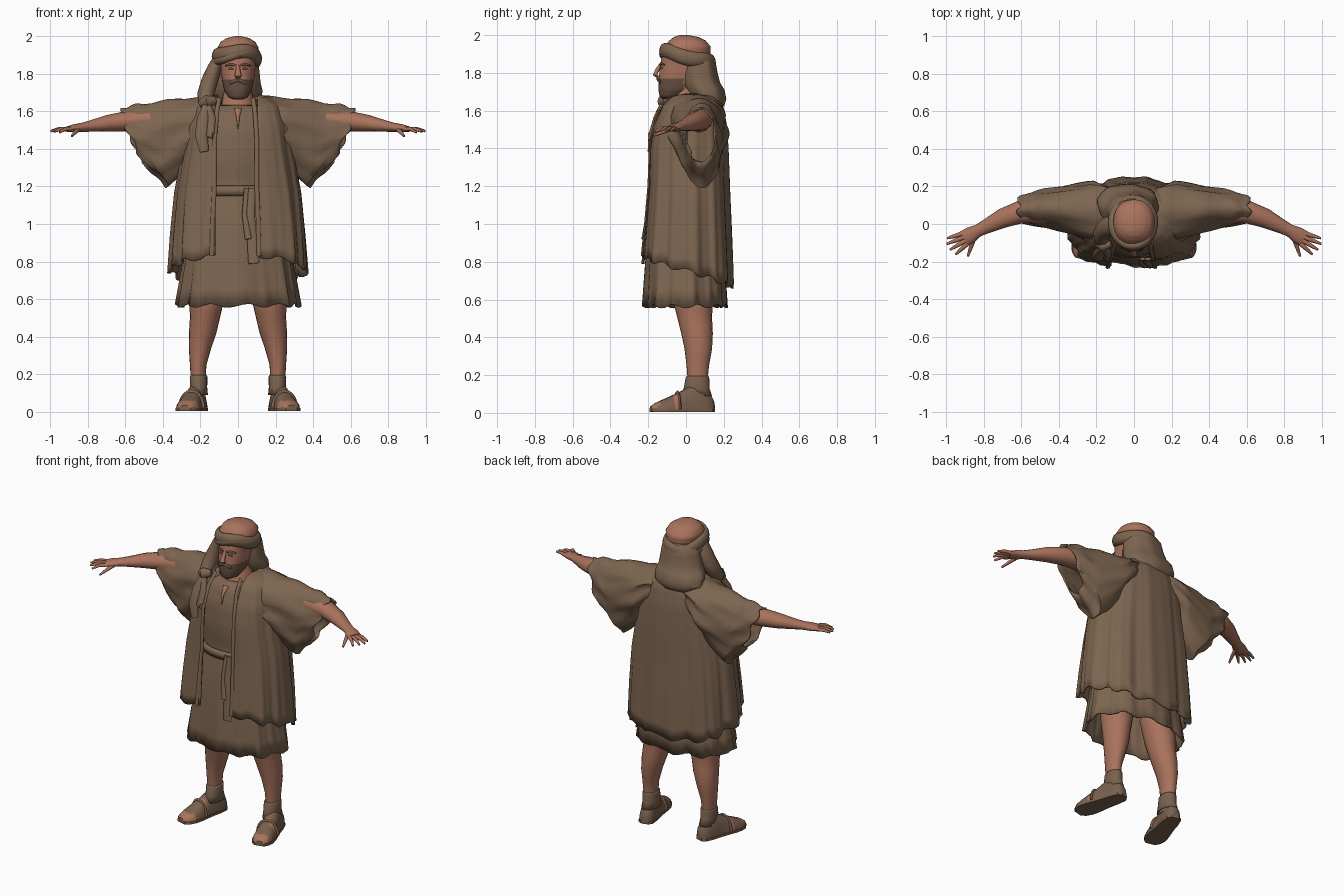
import bpy, bmesh, math
from mathutils import Vector
from math import sin, cos, pi

if "Cube" in bpy.data.objects:
    bpy.data.objects.remove(bpy.data.objects["Cube"])


def material(name, rgb):
    m = bpy.data.materials.new(name)
    m.diffuse_color = (*rgb, 1)
    m.use_nodes = True
    m.node_tree.nodes["Principled BSDF"].inputs["Base Color"].default_value = m.diffuse_color
    return m


CLOTH = material("brown cloth", (0.205, 0.130, 0.080))
SKIN = material("tanned skin", (0.400, 0.170, 0.108))
HAIR = material("dark hair", (0.140, 0.083, 0.056))
LEATHER = material("sandal leather", (0.190, 0.118, 0.076))


def skin_rings(name, rings, mats, closed=True, caps=False, thick=0, rule=None, angle=50):
    """Bridge successive rings of points into one surface."""
    bm = bmesh.new()
    rows = [[bm.verts.new(p) for p in r] for r in rings]
    n = len(rows[0])
    for a, b in zip(rows, rows[1:]):
        for i in range(n if closed else n - 1):
            j = (i + 1) % n
            bm.faces.new((a[i], a[j], b[j], b[i]))
    if caps:
        bm.faces.new(rows[0])
        bm.faces.new(rows[-1])
    bmesh.ops.recalc_face_normals(bm, faces=bm.faces[:])
    if rule:
        for f in bm.faces:
            f.material_index = rule(f.calc_center_median())
    me = bpy.data.meshes.new(name)
    bm.to_mesh(me)
    bm.free()
    ob = bpy.data.objects.new(name, me)
    bpy.context.collection.objects.link(ob)
    for m in mats:
        me.materials.append(m)
    bpy.ops.object.select_all(action='DESELECT')
    ob.select_set(True)
    bpy.context.view_layer.objects.active = ob
    bpy.ops.object.shade_smooth_by_angle(angle=math.radians(angle))
    if thick:
        s = ob.modifiers.new("thickness", 'SOLIDIFY')
        s.thickness = thick
        s.offset = -1
    return ob


def resample(rows, k):
    out = []
    for a, b in zip(rows, rows[1:]):
        out += [[p + (q - p) * i / k for p, q in zip(a, b)] for i in range(k)]
    return out + [list(rows[-1])]


def power(v, e):
    return math.copysign(abs(v) ** e, v)


def folds(a, t):
    """Cloth pleats around angle a."""
    return 0.8 * sin(8 * a + 1.5 * t) + 0.45 * sin(15 * a + 1) + 0.3 * sin(29 * a + 2 * t)


def stack(rows, n=32, e=1.0, amp=lambda z: 0, hem=lambda a, z: 0, opening=None, cx=0):
    """Horizontal rings from (z, half width, front y, back y); angle 0 is the front."""
    rings = []
    for z, rx, yf, yb in rows:
        cy, ry = (yf + yb) / 2, (yb - yf) / 2
        lo, hi = 0, 2 * pi * (n - 1) / n
        if opening:
            lo = math.asin(min(0.95, (opening[1] / rx) ** (1 / e)))
            hi = 2 * pi - math.asin(min(0.95, (opening[0] / rx) ** (1 / e)))
        ring = []
        for i in range(n):
            a = lo + (hi - lo) * i / (n - 1)
            k = 1 + amp(z) * folds(a, z)
            ring.append((cx + rx * k * power(sin(a), e),
                         cy - ry * k * power(cos(a), e), z + hem(a, z)))
        rings.append(ring)
    return rings


def tube(name, path, radii, mats, side=1, ref=(0, 0, 1), n=12, loop=False, **kw):
    """Sweep an ellipse along a path; side=-1 mirrors it."""
    pts = [Vector(p) for p in path]
    rings = []
    for i, p in enumerate(pts):
        if loop:
            t = pts[(i + 1) % len(pts)] - pts[i - 1]
        else:
            t = pts[min(i + 1, len(pts) - 1)] - pts[max(i - 1, 0)]
        t.normalize()
        u = t.cross(Vector(ref)).normalized()
        v = u.cross(t)
        ru, rv = radii[i] if len(radii) > 1 else radii[0]
        ring = [p + u * ru * cos(2 * pi * k / n) + v * rv * sin(2 * pi * k / n) for k in range(n)]
        rings.append([(q.x * side, q.y, q.z) for q in ring])
    if loop:
        rings.append(rings[0])
    return skin_rings(name, rings, mats, caps=not loop, **kw)


def low(z, top, bottom):
    return max(0, min(1, (top - z) / (top - bottom)))


# tunic with pleated skirt
tunic = [(1.635, .095, -.085, .12), (1.6, .17, -.13, .17), (1.5, .22, -.165, .18),
         (1.35, .235, -.175, .19), (1.19, .21, -.16, .17), (1.0, .25, -.19, .19),
         (.84, .28, -.205, .2), (.565, .325, -.222, .215)]
skin_rings("tunic", stack(resample(tunic, 3), 96, .9, lambda z: .012 + .03 * low(z, 1.15, .56),
           lambda a, z: .01 * sin(11 * a) * low(z, .8, .56)), [CLOTH], thick=.01)
belt = [(1.205, .215, -.172, .178), (1.18, .222, -.182, .186), (1.15, .22, -.176, .18)]
skin_rings("belt", stack(belt, 40, .9), [CLOTH], thick=.01)
for x, z, w in ((.085, .79, .03), (.055, .92, .018)):
    tube("sash_tail", [(x - .01, -.186, 1.19), (x - .02, -.205, 1.05), (x, -.228, z)],
         [(w * .7, .008), (w * .8, .008), (w, .008)], [CLOTH], ref=(0, 1, 0))
tube("neck_slit", [(0, -.125, 1.615), (0, -.158, 1.57), (0, -.172, 1.51)],
     [(.02, .006), (.009, .006), (.003, .005)], [SKIN], ref=(0, 1, 0))

# open outer robe, longer at the back
robe = [(1.69, .115, -.05, .12), (1.675, .17, -.09, .165), (1.63, .24, -.13, .195),
        (1.52, .275, -.18, .215), (1.4, .29, -.2, .222), (1.2, .33, -.207, .23),
        (1.0, .35, -.225, .24), (.83, .362, -.24, .247)]


def robe_hem(a, z):
    return -low(z, 1.4, .83) * (.08 * (1 - cos(a)) - .012 * sin(13 * a))


skin_rings("robe", stack(resample(robe, 3), 110, .82, lambda z: .01 + .028 * low(z, 1.65, .83),
           robe_hem, (.125, .105)), [CLOTH], closed=False, thick=.012)
# front edges of the robe
for s, x in ((-1, .125), (1, .1)):
    tube("robe_edge", [(x * .8, -.085, 1.668), (x * .9, -.143, 1.6), (x, -.188, 1.45), (x, -.197, 1.2),
                       (x * 1.08, -.215, 1.0), (x * 1.12, -.232, .83)],
         [(.012, .007)], [CLOTH], side=s, ref=(0, 1, 0), n=8)

for s in (-1, 1):
    # wide draped sleeve: top x, top z, bottom x, bottom z, front y, back y
    sleeve = [(.10, 1.68, .16, 1.48, -.06, .19), (.22, 1.678, .24, 1.34, -.095, .222),
              (.36, 1.66, .31, 1.24, -.05, .205), (.49, 1.642, .375, 1.195, -.02, .188),
              (.56, 1.632, .425, 1.25, -.008, .175), (.615, 1.615, .5, 1.32, .0, .158)]
    rings = []
    for r, (xt, zt, xb, zb, yf, yb) in enumerate(resample(sleeve, 3)):
        ring = []
        for i in range(44):
            a = 2 * pi * i / 44
            h = (1 - cos(a)) / 2
            k = 1 + .06 * sin(7 * a + r * .5) + .035 * sin(13 * a - r * .3)
            x = xt + (xb - xt) * h ** 1.6 + .012 * sin(6 * a + r * .2)
            ring.append((s * x, (yf + yb) / 2 + (yb - yf) / 2 * k * sin(a),
                         (zt + zb) / 2 + (zt - zb) / 2 * cos(a) + .006 * sin(r * 1.3)))
        rings.append(ring)
    skin_rings("sleeve", rings, [CLOTH], thick=.01)

    # arm, palm and fingers
    tube("arm", [(.3, .07, 1.55), (.5, .075, 1.555), (.61, .062, 1.545), (.7, .03, 1.535),
                 (.78, -.01, 1.522), (.83, -.035, 1.515), (.87, -.058, 1.51), (.905, -.078, 1.505)],
         [(.07, .065), (.068, .062), (.06, .053), (.052, .044), (.039, .031), (.033, .024),
          (.043, .022), (.043, .015)], [SKIN], side=s)
    for bx, by, tx, ty, tz in ((.915, -.052, .995, -.076, 1.497), (.91, -.072, .997, -.106, 1.494),
                               (.9, -.09, .98, -.137, 1.492), (.888, -.105, .95, -.162, 1.487),
                               (.85, -.07, .885, -.172, 1.468)):
        mid = ((bx + tx) / 2, (by + ty) / 2, 1.506 if tz > 1.48 else 1.488)
        tube("finger", [(bx, by, 1.505), mid, (tx, ty, tz)],
             [(.013, .012), (.011, .01), (.006, .006)], [SKIN], side=s, n=8)

    # bare leg
    leg = [(.7, .155, .11, -.07, .13), (.56, .17, .088, -.06, .14), (.5, .176, .08, -.045, .138),
           (.42, .188, .073, -.025, .142), (.34, .202, .06, -.008, .138), (.25, .212, .044, .003, .122),
           (.18, .212, .04, .008, .115), (.08, .212, .04, .0, .12)]
    rings = [stack([(z, rx, yf, yb)], 20, cx=cx)[0] for z, cx, rx, yf, yb in resample(leg, 2)]
    skin_rings("leg", [[(s * x, y, z) for x, y, z in r] for r in rings], [SKIN], caps=True)

    # foot turned outwards: distance from heel, half width, height
    foot = [(0, .02, .06), (.02, .042, .1), (.07, .05, .15), (.13, .052, .145), (.18, .057, .115),
            (.23, .063, .092), (.28, .064, .07), (.32, .052, .052), (.345, .028, .036)]
    heel, way, across = Vector((.198, .148, 0)), Vector((.25, -.968, 0)), Vector((.968, .25, 0))
    rings, sole = [], []
    for d, w, h in resample(foot, 2):
        c = heel + way * d
        ring = []
        for i in range(18):
            a = 2 * pi * i / 18
            p = c + across * w * power(cos(a), .8)
            ring.append((s * p.x, p.y, .015 + (h - .015) * max(0, sin(a))))
        rings.append(ring)
        l, r = c - across * (w + .003), c + across * (w + .003)
        sole.append([(s * l.x, l.y, .004), (s * r.x, r.y, .004), (s * r.x, r.y, .02), (s * l.x, l.y, .02)])
    # bare skin shows on the toes and between the straps
    skin_rings("foot", rings, [LEATHER, SKIN], caps=True,
               rule=lambda c: int(c.z > .022 and (c.y < -.14 or -.06 < c.y < -.035)))
    skin_rings("sole", sole, [LEATHER], caps=True, angle=30)
    cuff = [(.195, .043, .004, .12), (.185, .047, -.002, .123), (.13, .046, -.012, .125), (.09, .05, -.02, .138)]
    skin_rings("ankle_wrap", [[(s * x, y, z) for x, y, z in r] for r in stack(cuff, 20, cx=.21)],
               [LEATHER], thick=.006)
    arch = [heel + way * .2 + across * .058 * cos(a) + Vector((0, 0, .02 + .083 * sin(a)))
            for a in [pi * i / 10 for i in range(11)]]
    tube("sandal_strap", arch, [(.016, .006)], [LEATHER], side=s, ref=way, n=8)

# neck and head, beard on the lower front
neck = [(1.56, .12, -.11, .12), (1.64, .088, -.08, .11), (1.75, .066, -.05, .09)]
skin_rings("neck", stack(neck, 24), [SKIN])
head = [(1.662, .025, -.125, -.05), (1.675, .052, -.14, -.02), (1.71, .073, -.146, .04),
        (1.755, .083, -.146, .08), (1.80, .09, -.141, .1), (1.845, .094, -.136, .115),
        (1.9, .105, -.125, .13), (1.94, .109, -.112, .13), (1.97, .092, -.09, .105),
        (1.99, .06, -.065, .065), (2.0, .018, -.035, .015)]
skin_rings("head", stack(resample(head, 3), 40, .92), [SKIN, HAIR], caps=True,
           rule=lambda c: int(c.z < 1.765 + .4 * max(0, abs(c.x) - .055) and c.y < -.015))
tube("nose", [(0, -.135, 1.845), (0, -.152, 1.815), (0, -.164, 1.79), (0, -.146, 1.777)],
     [(.009, .008), (.013, .012), (.018, .012), (.012, .008)], [SKIN], ref=(0, 1, 0), n=10)
tube("moustache", [(-.045, -.138, 1.75), (0, -.15, 1.768), (.045, -.138, 1.75)],
     [(.006, .008), (.006, .01), (.006, .008)], [HAIR], n=8)
for s in (-1, 1):
    tube("eyebrow", [(.015, -.136, 1.846), (.04, -.132, 1.85), (.066, -.115, 1.843)],
         [(.005, .006), (.005, .007), (.004, .004)], [HAIR], side=s, n=8)
    tube("eye", [(.024, -.135, 1.826), (.037, -.133, 1.828), (.052, -.125, 1.825)],
         [(.003, .003), (.004, .006), (.003, .003)], [HAIR], side=s, n=8)

# head wrap: twisted band, hanging back cloth and the knotted side tail
band = []
for i in range(40):
    a = 2 * pi * i / 40
    band.append((-.006 + .109 * sin(a), .008 - .125 * cos(a), 1.885 + .03 * cos(a) + .006 * sin(3 * a)))
tube("head_band", band, [(.025, .04)], [CLOTH], loop=True)
tube("head_band_fold", [(x * 1.04, y * 1.04, z - .014 + .02 * sin(i * pi / 20))
                        for i, (x, y, z) in enumerate(band)], [(.021, .022)], [CLOTH], loop=True)
bag = [(1.9, -.01, .09, .0, .13), (1.86, -.012, .12, -.035, .155), (1.8, -.015, .13, -.035, .165),
       (1.75, -.02, .14, -.03, .178), (1.71, -.03, .16, -.01, .202), (1.66, -.035, .16, .02, .212),
       (1.625, -.03, .125, .06, .2), (1.605, -.02, .06, .1, .16)]
skin_rings("back_cloth", [stack([r[:1] + r[2:]], 36, .9, lambda z: .022, cx=r[1])[0]
                          for r in resample(bag, 2)], [CLOTH], caps=True)
tube("side_drape", [(-.09, -.01, 1.9), (-.125, -.01, 1.83), (-.152, -.02, 1.76), (-.172, -.05, 1.69),
                    (-.172, -.09, 1.65), (-.16, -.12, 1.62)],
     [(.03, .045), (.038, .055), (.044, .055), (.045, .05), (.04, .035), (.02, .02)], [CLOTH], ref=(0, 1, 0))
tube("drape_knot", [(-.2, -.1, 1.64), (-.165, -.118, 1.65), (-.12, -.105, 1.66)],
     [(.02, .02), (.033, .035), (.015, .02)], [CLOTH])
for x, z, w in ((-.185, 1.385, .034), (-.14, 1.47, .024)):
    tube("drape_tail", [(-.165, -.12, 1.64), (x, -.155, 1.56), (x - .01, -.185, 1.47), (x + .005, -.195, z)],
         [(.02, .016), (w, .018), (w, .014), (w * .7, .008)], [CLOTH], ref=(0, 1, 0))
